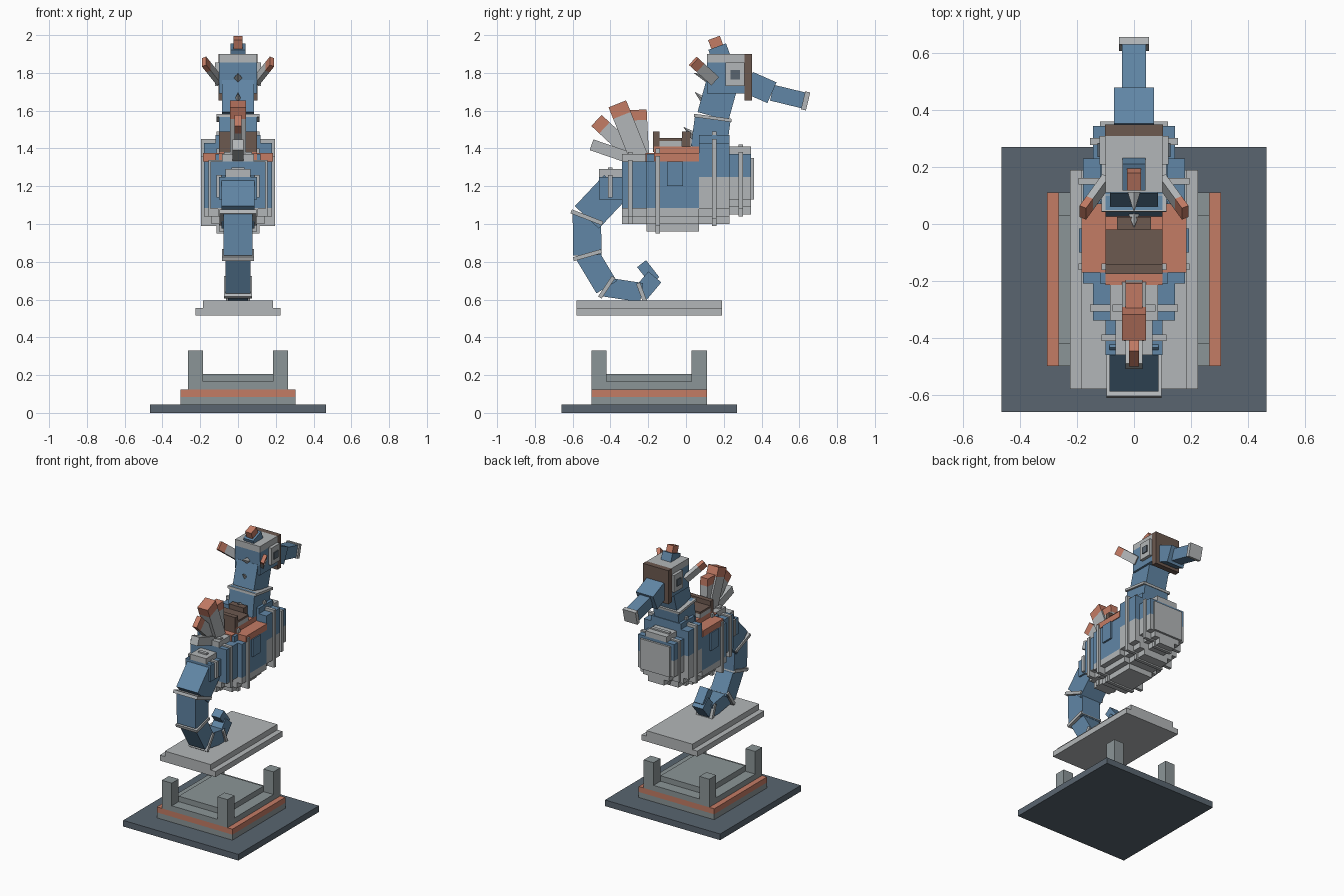
import bpy, bmesh
from math import radians, sin, cos
from mathutils import Vector, Matrix

cube = bpy.data.objects.get("Cube")
if cube:
    bpy.data.objects.remove(cube, do_unlink=True)


def material(name, *rgb):
    made = bpy.data.materials.new(name)
    made.use_nodes = True
    made.diffuse_color = (*rgb, 1)
    shader = made.node_tree.nodes["Principled BSDF"]
    shader.inputs["Base Color"].default_value = (*rgb, 1)
    return made


BLUE = material("sea_blue", .12, .24, .38)
PALE = material("pale_grey", .45, .47, .48)
GREY = material("stone_grey", .26, .3, .31)
CORAL = material("coral", .55, .2, .13)
BROWN = material("leather_brown", .15, .1, .08)
SLATE = material("dark_slate", .1, .13, .16)


def add_object(name, bm, mat):
    mesh = bpy.data.meshes.new(name)
    bm.to_mesh(mesh)
    bm.free()
    mesh.materials.append(mat)
    part = bpy.data.objects.new(name, mesh)
    bpy.context.collection.objects.link(part)


def add_block(name, mat, placement, width, depth, height):
    bm = bmesh.new()
    scale = Matrix.Diagonal((width, depth, height, 1))
    bmesh.ops.create_cube(bm, size=1, matrix=placement @ scale)
    add_object(name, bm, mat)


def box(name, mat, half, back, front, bottom, top, x=0):
    """Upright block between back and front, half is its half width."""
    middle = Matrix.Translation((x, (back + front) / 2, (bottom + top) / 2))
    add_block(name, mat, middle, 2 * half, front - back, top - bottom)


def axis_frame(start, end):
    """Placement whose y axis runs from start to end, with its x axis kept level."""
    along = (end - start).normalized()
    side = (Vector((1, 0, 0)) - along * along.x).normalized()
    turn = Matrix((side, along, side.cross(along))).transposed().to_4x4()
    return Matrix.Translation((start + end) / 2) @ turn, (end - start).length


def limb(name, mat, start, end, thick, half):
    """Tilted block from start to end, thick and half are half sizes."""
    placement, length = axis_frame(start, end)
    add_block(name, mat, placement, 2 * half, length, 2 * thick)


def tipped_limb(name, mat, start, end, share, thick, half):
    """Tilted block whose outer end is coral."""
    joint = start.lerp(end, share)
    limb(name, mat, start, joint, thick, half)
    limb(name + "_tip", CORAL, joint, end, thick, half)


def spine(start, end):
    placement, length = axis_frame(start, end)
    bm = bmesh.new()
    bmesh.ops.create_cone(bm, cap_ends=True, segments=4, radius1=.025, radius2=0, depth=length,
                          matrix=placement @ Matrix.Rotation(radians(-90), 4, "X"))
    add_object("neck_spine", bm, PALE)


def side_point(y, z):
    return Vector((0, y, z))


# Pedestal and floating slab, all centred on one upright axis
def tier(name, mat, half, reach, bottom, height):
    centre = -.195
    box(name, mat, half, centre - reach, centre + reach, bottom, bottom + height)


tier("base_plate", SLATE, .465, .465, 0, .045)
tier("plinth", GREY, .305, .305, .045, .04)
tier("plinth_band", CORAL, .305, .305, .085, .04)
tier("tray", GREY, .265, .305, .125, .04)
tier("tray_top", GREY, .185, .225, .165, .04)
tier("slab_lower", PALE, .225, .385, .515, .04)
tier("slab_upper", PALE, .185, .385, .555, .04)
for x in (-.225, .225):
    for back in (-.5, .03):
        box("corner_post", GREY, .04, back, back + .08, .165, .33, x)


# Body sections: blue flanks over a stepped pale belly
STEP = .04


def ring(name, y, half, bottom, top):
    back, front = y - .012, y + .012
    box(name + "_ring_wide", PALE, half, back, front, bottom + STEP, top - STEP)
    box(name + "_ring_tall", PALE, half - 2 * STEP, back, front, bottom, top)


def section(name, half, back, front, bottom, top, split, ridge):
    flank_top = top - STEP
    box(name + "_flank", BLUE, half, back, front, split, flank_top)
    box(name + "_ridge", ridge, half - 1.5 * STEP, back, front, flank_top, top)
    box(name + "_side", PALE, half, back, front, bottom + 2 * STEP, split)
    box(name + "_belly", PALE, half - STEP, back, front, bottom + STEP, split)
    box(name + "_keel", PALE, half - 2 * STEP, back, front, bottom, split)


box("rump", BLUE, .1, -.46, -.34, 1.13, 1.25)
box("rump_ridge", PALE, .065, -.46, -.34, 1.25, 1.29)
section("hip", .145, -.34, -.21, 1, 1.37, 1.085, PALE)
section("barrel", .18, -.21, .07, .96, 1.37, 1.085, BLUE)
section("shoulder", .18, .07, .23, 1, 1.47, 1.25, BLUE)
section("chest", .145, .23, .345, 1.05, 1.41, 1.25, PALE)
box("chest_front", PALE, .12, .345, .36, 1.13, 1.35)
ring("rump", -.4, .115, 1.1, 1.3)
ring("hip", -.295, .155, 1, 1.38)
ring("barrel", -.15, .195, .95, 1.4)
ring("shoulder", .15, .195, .99, 1.49)
ring("chest", .29, .155, 1.04, 1.42)

# Saddle
box("saddle_cloth", CORAL, .185, -.17, .07, 1.33, 1.375)
box("saddle_cloth_top", CORAL, .1, -.17, .07, 1.37, 1.41)
box("saddle_cloth_back", CORAL, .1, -.215, -.17, 1.33, 1.375)
box("saddle_pad", PALE, .1, -.14, -.02, 1.41, 1.44)
box("saddle_seat", BROWN, .1, -.14, -.02, 1.44, 1.455)
box("saddle_back", BROWN, .1, -.175, -.14, 1.38, 1.49)
box("saddle_pommel", BROWN, .06, -.02, .025, 1.41, 1.49)
for x in (-.185, .185):
    box("side_flap", BLUE, .008, -.1, -.015, 1.2, 1.33, x)

# Neck
neck_base, neck_bend, neck_top = side_point(.12, 1.4), side_point(.143, 1.57), side_point(.19, 1.74)
limb("neck_lower", BLUE, neck_base, neck_bend, .095, .1)
limb("neck_ring", PALE, neck_base.lerp(neck_bend, .9), neck_bend, .1, .115)
limb("neck_upper", BLUE, neck_bend, neck_top, .085, .085)
spine(side_point(.12, 1.77), side_point(.04, 1.8))
spine(side_point(.11, 1.64), side_point(.045, 1.7))
spine(side_point(.05, 1.46), side_point(-.015, 1.515))

# Head
box("head", BLUE, .1, .11, .31, 1.69, 1.855)
box("head_cap", PALE, .1, .11, .31, 1.855, 1.9)
box("face_band", BROWN, .102, .31, .35, 1.655, 1.9)
for side in (-1, 1):
    box("eye_plate", PALE, .012, .21, .31, 1.73, 1.855, side * .11)
    box("eye", SLATE, .004, .235, .285, 1.765, 1.815, side * .124)
    ear_root, ear_end = Vector((side * .1, .15, 1.76)), Vector((side * .18, .04, 1.86))
    tipped_limb("ear", PALE, ear_root, ear_end, .7, .03, .013)
crown_root, crown_end = side_point(.19, 1.87), side_point(.148, 1.985)
crown_joint = crown_root.lerp(crown_end, .6)
limb("crown", BLUE, crown_root, crown_joint, .05, .04)
limb("crown_tip", CORAL, crown_joint, crown_end, .033, .025)

# Snout
snout_joint, snout_end = side_point(.455, 1.695), side_point(.62, 1.655)
limb("snout_root", BLUE, side_point(.33, 1.75), snout_joint, .06, .07)
limb("snout", BLUE, snout_joint, snout_end, .043, .042)
limb("snout_tip", PALE, snout_end, snout_joint.lerp(snout_end, 1.16), .049, .052)

# Back fin: rays fanned out from one root, the lowest without a coral end
fin_root = side_point(-.24, 1.33)


def fan_end(degrees, length):
    angle = radians(degrees)
    return fin_root + side_point(-sin(angle), cos(angle)) * length


tipped_limb("fin_ray_front", PALE, fin_root, fan_end(3, .275), .8, .046, .03)
tipped_limb("fin_ray_middle", PALE, fin_root, fan_end(22, .33), .8, .05, .042)
tipped_limb("fin_ray_rear", PALE, fin_root, fan_end(47, .32), .82, .04, .018)
limb("fin_ray_low", PALE, fin_root, fan_end(71, .275), .03, .03)

# Curled tail: tapering segments with a ring at every bend
joints = [side_point(*pair) for pair in (
    (-.37, 1.2), (-.525, 1.035), (-.522, .835), (-.42, .665), (-.235, .637), (-.165, .72))]
thick = half = .087
for index, (start, end) in enumerate(zip(joints, joints[1:])):
    along = (end - start).normalized()
    overlap = along * (.02 if index else 0)
    limb("tail_segment", BLUE, start - overlap, end, thick, half)
    if end != joints[-1]:
        bisector = (along + (joints[index + 2] - end).normalized()).normalized() * .011
        limb("tail_ring", PALE, end - bisector, end + bisector, thick + .002, half + .01)
    thick = max(thick - .012, .045)
    half -= .011
limb("tail_tip", BLUE, side_point(-.165, .7), side_point(-.235, .79), .03, .035)
